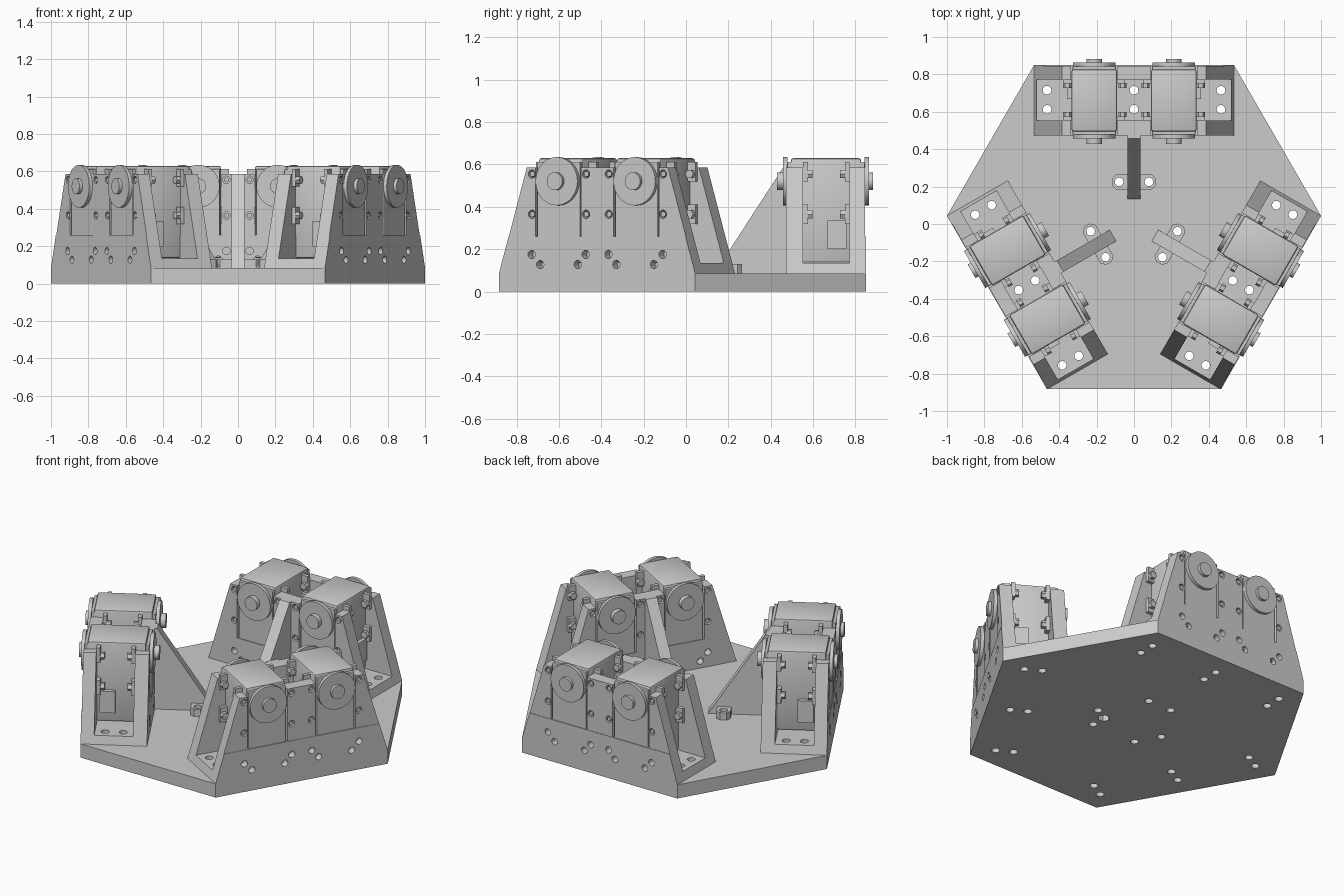
import bpy, bmesh, math
from mathutils import Matrix, Vector

if "Cube" in bpy.data.objects:
    bpy.data.objects.remove(bpy.data.objects["Cube"])

C = 0.003          # centre of the three-fold symmetry (y)
D = 0.846          # distance of the motor sides from the centre
HALF = 0.535       # half length of a motor side
PLATE = 0.085      # base plate thickness
TOP = 0.585        # bracket wall top


def place(axis, u, v, w):
    # u, v span the profile plane, w runs along the axis
    return {'x': (w, u, v), 'y': (u, w, v), 'z': (u, v, w)}[axis]


def add_prism(bm, pts, axis, lo, hi):
    a = [bm.verts.new(place(axis, u, v, lo)) for u, v in pts]
    b = [bm.verts.new(place(axis, u, v, hi)) for u, v in pts]
    n = len(pts)
    bm.faces.new(a)
    bm.faces.new(b[::-1])
    for i in range(n):
        bm.faces.new((a[i], b[i], b[(i + 1) % n], a[(i + 1) % n]))


def circle(u, v, r, n=24):
    return [(u + r * math.cos(2 * math.pi * i / n), v + r * math.sin(2 * math.pi * i / n)) for i in range(n)]


def rect(u0, u1, v0, v1):
    return [(u0, v0), (u1, v0), (u1, v1), (u0, v1)]


def make(name, prisms, bevel=0.0, smooth=False, xf=None):
    bm = bmesh.new()
    for p in prisms:
        add_prism(bm, *p)
    bmesh.ops.recalc_face_normals(bm, faces=bm.faces)
    if bevel:
        bmesh.ops.bevel(bm, geom=bm.edges[:], offset=bevel, segments=2, profile=0.5, affect='EDGES')
    if xf:
        bm.transform(xf)
    me = bpy.data.meshes.new(name)
    bm.to_mesh(me)
    bm.free()
    ob = bpy.data.objects.new(name, me)
    bpy.context.collection.objects.link(ob)
    if smooth:
        bpy.context.view_layer.objects.active = ob
        bpy.ops.object.select_all(action='DESELECT')
        ob.select_set(True)
        bpy.ops.object.shade_smooth_by_angle(angle=math.radians(35))
    return ob


def cut(ob, cutter):
    mod = ob.modifiers.new("holes", 'BOOLEAN')
    mod.operation = 'DIFFERENCE'
    mod.solver = 'EXACT'
    mod.object = cutter
    bpy.context.view_layer.update()
    me = bpy.data.meshes.new_from_object(ob.evaluated_get(bpy.context.evaluated_depsgraph_get()))
    ob.modifiers.clear()
    ob.data = me


def spin(k):
    return Matrix.Translation((0, C, 0)) @ Matrix.Rotation(math.radians(120 * k), 4, 'Z')


def slope(z):
    return HALF - 0.3 * (z - PLATE)


# base plate: hexagon with alternating side lengths
outline = []
for k in range(3):
    for x in (HALF, -HALF):
        p = spin(k) @ Vector((x, D, 0))
        outline.append((p.x, p.y))
base = make("base_plate", [(outline, 'z', 0, PLATE)])

# vertical bolt holes shared by plate, floors and lugs
floor_holes = [(x, y) for x in (-0.465, 0, 0.465) for y in (0.61, 0.712)]
lug_holes = [(-0.08, 0.222), (0.08, 0.222)]
bolts = [(circle(x, y, 0.023), 'z', -0.1, 0.3) for x, y in floor_holes + lug_holes]
for k in range(3):
    c = make("bolt_cutter", bolts, xf=spin(k))
    cut(base, c)
    bpy.data.objects.remove(c)
c = make("drain_cutter", [(circle(0.15, -0.085, 0.035, 6), 'z', -0.1, 0.06)])
cut(base, c)
bpy.data.objects.remove(c)

parts = []

# bracket walls with open slots for the two motors
right = [(HALF, PLATE), (slope(TOP), TOP), (0.337, TOP), (0.337, 0.26), (0.088, 0.26), (0.088, TOP)]
profile = right + [(-x, z) for x, z in right[::-1]]
outer = make("outer_bracket_wall", [(profile, 'y', 0.77, D - 0.003)])
inner = make("inner_bracket_wall", [(profile, 'y', 0.47, 0.55)])
s = slope(0.26)
skirt = make("outer_wall_skirt", [([(HALF, PLATE), (s, 0.26), (-s, 0.26), (-HALF, PLATE)], 'y', D - 0.003, D)])

# screw holes in both walls
spots = [(0.357, 0.555), (0.357, 0.365), (0.062, 0.555), (0.062, 0.365),
         (0.357, 0.175), (0.31, 0.128), (0.105, 0.128), (0.062, 0.175)]
spots += [(-x, z) for x, z in spots]
for walls, lo, hi in (((outer, skirt), 0.8, 0.9), ((inner,), 0.4, 0.52)):
    c = make("screw_cutter", [(circle(x, z, 0.02, 16), 'y', lo, hi) for x, z in spots])
    for w in walls:
        cut(w, c)
    bpy.data.objects.remove(c)
parts += [outer, inner, skirt]

# screw heads and nuts poking through the walls
heads = []
for x, z in spots:
    if z > 0.3:
        heads += [(circle(x, z, 0.013, 12), 'y', 0.79, 0.84), (circle(x, z, 0.013, 12), 'y', 0.475, 0.53),
                  (circle(x, z, 0.022, 6), 'y', 0.725, 0.75), (circle(x, z, 0.022, 6), 'y', 0.57, 0.595)]
parts.append(make("mounting_screws", heads))

# channel floor, gusset rib and its bolt lugs
f = slope(0.135)
floor = make("bracket_floor", [([(HALF, PLATE), (f, 0.135), (-f, 0.135), (-HALF, PLATE)], 'y', 0.55, 0.77)])
lug_outline = [(0.035, 0.182), (0.095, 0.182), (0.117, 0.204), (0.117, 0.24), (0.095, 0.262), (0.035, 0.262)]
lugs = make("rib_lugs", [([(sx * x, y) for x, y in lug_outline], 'z', PLATE, 0.13) for sx in (-1, 1)])
c = make("bolt_cutter", bolts)
cut(floor, c)
cut(lugs, c)
bpy.data.objects.remove(c)
rib = make("gusset_rib", [([(0.13, PLATE), (0.47, PLATE), (0.47, TOP), (0.455, TOP)], 'x', -0.035, 0.035)])
parts += [floor, lugs, rib]

# motors
for side, sx in (("left", -1), ("right", 1)):
    m = 0.2125 * sx
    parts.append(make(side + "_motor_body", [(rect(m - 0.122, m + 0.122, 0.137, 0.63), 'y', 0.492, 0.824)],
                      bevel=0.012, smooth=True))
    parts.append(make(side + "_motor_end_caps", [(rect(m - 0.116, m + 0.116, 0.2, 0.612), 'y', 0.475, 0.5),
                                                 (rect(m - 0.116, m + 0.116, 0.2, 0.612), 'y', 0.815, 0.841)],
                      bevel=0.004))
    tabs = []
    for tx in (-1, 1):
        x0, x1 = sorted((m + tx * 0.118, m + tx * 0.165))
        for y0, y1 in ((0.55, 0.572), (0.748, 0.77)):
            for z0, z1 in ((0.32, 0.41), (0.52, 0.612)):
                tabs.append((rect(x0, x1, z0, z1), 'y', y0, y1))
    parts.append(make(side + "_motor_tabs", tabs))
    # cable connector on the outward flank
    x0, x1 = sorted((m + sx * 0.118, m + sx * 0.145))
    parts.append(make(side + "_motor_connector", [(rect(x0, x1, 0.2, 0.335), 'y', 0.665, 0.755)]))
    # horn discs and hubs on both ends of the shaft
    z = 0.521
    parts.append(make(side + "_motor_horns", [
        (circle(m, z, 0.114, 40), 'y', 0.84, 0.861), (circle(m, z, 0.042), 'y', 0.86, 0.88),
        (circle(m, z, 0.114, 40), 'y', 0.455, 0.476), (circle(m, z, 0.042), 'y', 0.426, 0.456)], smooth=True))

# three copies of the motor module around the base
for ob in parts:
    for k in range(1, 3):
        dup = ob.copy()
        dup.name = ob.name + "_copy"
        bpy.context.collection.objects.link(dup)
        dup.matrix_world = spin(k)
    ob.matrix_world = spin(0)
